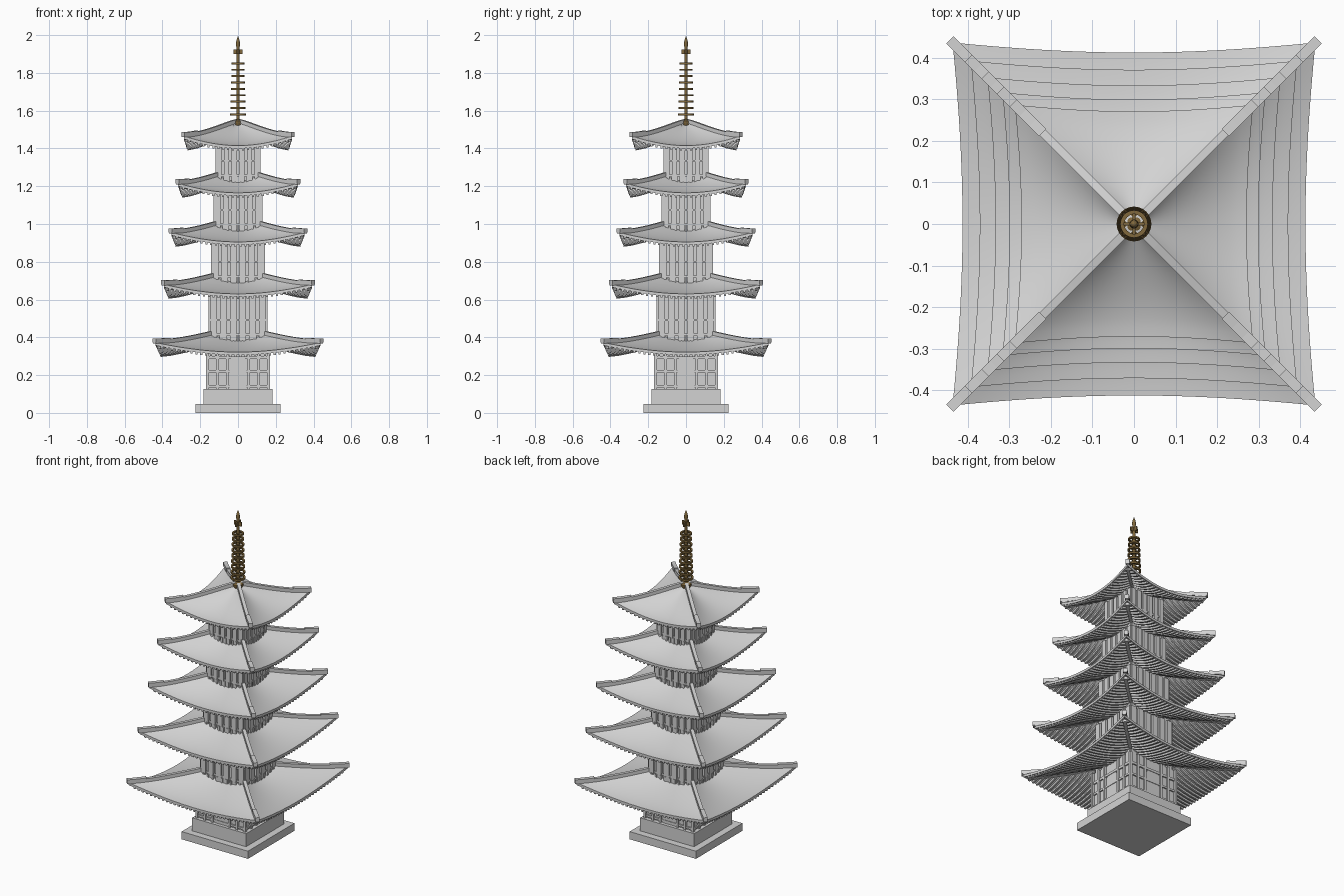
import bpy, bmesh, math
from mathutils import Matrix, Vector

if "Cube" in bpy.data.objects:
    bpy.data.objects.remove(bpy.data.objects["Cube"])


def material(name, rgb):
    m = bpy.data.materials.new(name)
    m.diffuse_color = (*rgb, 1)
    m.use_nodes = True
    m.node_tree.nodes["Principled BSDF"].inputs["Base Color"].default_value = m.diffuse_color
    return m


STONE = material("pale_grey", (0.65, 0.65, 0.65))
BRONZE = material("bronze", (0.22, 0.14, 0.045))


def finish(name, bm, mat, angle=None):
    bmesh.ops.recalc_face_normals(bm, faces=bm.faces)
    me = bpy.data.meshes.new(name)
    bm.to_mesh(me)
    bm.free()
    me.materials.append(mat)
    ob = bpy.data.objects.new(name, me)
    bpy.context.collection.objects.link(ob)
    if angle:
        bpy.ops.object.select_all(action='DESELECT')
        ob.select_set(True)
        bpy.context.view_layer.objects.active = ob
        bpy.ops.object.shade_smooth_by_angle(angle=math.radians(angle))
    return ob


def box(bm, x0, x1, y0, y1, z0, z1, turn=0):
    size = Matrix.Diagonal((x1 - x0, y1 - y0, z1 - z0, 1))
    loc = Matrix.Translation(((x0 + x1) / 2, (y0 + y1) / 2, (z0 + z1) / 2))
    rot = Matrix.Rotation(turn * math.pi / 2, 4, 'Z')
    bmesh.ops.create_cube(bm, size=1, matrix=rot @ loc @ size)


def strip(bm, path, side, width, top, bottom):
    """Bar of rectangular section following a path."""
    rings = []
    for p in path:
        rings.append([bm.verts.new(p + side * (width / 2 * a) + Vector((0, 0, h)))
                      for a, h in ((-1, top), (1, top), (1, bottom), (-1, bottom))])
    for a, b in zip(rings, rings[1:]):
        for i in range(4):
            j = (i + 1) % 4
            bm.faces.new((a[i], a[j], b[j], b[i]))
    bm.faces.new(rings[0])
    bm.faces.new(rings[-1])


# Roof shape: concave slope, upturned corners, eaves bowed inward
RISE, LIFT, THICK = 0.12, 0.05, 0.015


def eave(c, u):
    return c * (0.945 + 0.055 * u * u)


def height(zc, s, u):
    s = min(max(s, 0), 1.03)
    return zc + RISE * max(1 - s, 0) ** 1.5 + LIFT * u * u * math.sqrt(s)


def turned(v, k):
    return Matrix.Rotation(k * math.pi / 2, 3, 'Z') @ v


def roof(i, c, zc, inner):
    s0 = inner / c
    # tiled surface
    bm = bmesh.new()
    nu, ns = 20, 12
    for k in range(4):
        grid = []
        for a in range(ns + 1):
            s = s0 + (1 - s0) * a / ns
            row = []
            for b in range(nu + 1):
                u = 2 * b / nu - 1
                y = s * eave(c, u)
                row.append(bm.verts.new(turned(Vector((u * y, y, height(zc, s, u))), k)))
            grid.append(row)
        for a in range(ns):
            for b in range(nu):
                bm.faces.new((grid[a][b], grid[a][b + 1], grid[a + 1][b + 1], grid[a + 1][b]))
    # underside and rims
    bmesh.ops.remove_doubles(bm, verts=bm.verts, dist=1e-5)
    rim = [e for e in bm.edges if e.is_boundary]
    low = bmesh.ops.duplicate(bm, geom=bm.verts[:] + bm.edges[:] + bm.faces[:])
    vmap = low["vert_map"]
    for v in [g for g in low["geom"] if isinstance(g, bmesh.types.BMVert)]:
        v.co.z -= THICK
    for e in rim:
        a, b = e.verts
        bm.faces.new((a, b, vmap[b], vmap[a]))
    finish(f"roof_{i}", bm, STONE, 35)

    # corner ridges above and hip beams below
    bm = bmesh.new()
    for k in range(4):
        side = turned(Vector((1, -1, 0)).normalized(), k)
        path = []
        for a in range(13):
            s = s0 + (1.015 - s0) * a / 12
            path.append(turned(Vector((s * c, s * c, height(zc, s, 1))), k))
        strip(bm, path, side, 0.02, 0.016, -0.005)
        strip(bm, path[:-1], side, 0.018, -THICK + 0.002, -THICK - 0.016)
        strip(bm, path[-4:], side, 0.024, 0.022, 0)
    finish(f"roof_ridges_{i}", bm, STONE)

    # parallel rafters
    bm = bmesh.new()
    n = int(c * 2 / 0.027)
    for k in range(4):
        for j in range(n):
            x = c * 0.95 * (2 * (j + 0.5) / n - 1)
            y0 = max(abs(x), inner)
            y1 = c * 0.94
            for _ in range(8):
                y1 = eave(c, min(abs(x) / y1, 1))
            y1 -= 0.004
            if y1 - y0 < 0.01:
                continue
            path = []
            for a in range(6):
                y = y0 + (y1 - y0) * a / 5
                u = x / y
                path.append(turned(Vector((x, y, height(zc, y / eave(c, u), u))), k))
            strip(bm, path, turned(Vector((1, 0, 0)), k), 0.011, -THICK + 0.002, -THICK - 0.011)
    finish(f"rafters_{i}", bm, STONE)


def storey(i, h, z0, z1, base):
    # walls
    bm = bmesh.new()
    box(bm, -h + 0.012, h - 0.012, -h + 0.012, h - 0.012, z0, z1)
    finish(f"walls_{i}", bm, STONE)
    # posts and cross rails
    bm = bmesh.new()
    for k in range(4):
        if i == 1:
            posts = [(s * f * h, 0.014) for f in (0.95, 0.64, 0.34) for s in (-1, 1)]
            rails = [(0.135, 0.147), (0.215, 0.227), (0.285, 0.3)]
        else:
            pitch = 2 * h / 6
            posts = [(-h + pitch * (j + 0.5), pitch * 0.68) for j in range(6)]
            rails = [(base + 0.022, base + 0.032), (base + 0.1, base + 0.11)]
        for x, w in posts:
            box(bm, x - w / 2, x + w / 2, -h, -h + 0.014, z0, z1, k)
        for a, b in rails:
            box(bm, -h + 0.004, h - 0.004, -h + 0.004, -h + 0.014, a, b, k)
        if i > 1:
            # small supports round the foot of the storey
            for j in range(9):
                x = h * 0.8 * (j / 4 - 1)
                box(bm, x - 0.005, x + 0.005, -h - 0.004, -h + 0.01, base - 0.01, base + 0.022, k)
    finish(f"posts_{i}", bm, STONE)


# Stepped plinth
bm = bmesh.new()
box(bm, -0.225, 0.225, -0.225, 0.225, 0, 0.047)
finish("plinth_step", bm, STONE)
bm = bmesh.new()
box(bm, -0.183, 0.183, -0.183, 0.183, 0.047, 0.127)
finish("plinth_block", bm, STONE)

# Five storeys, each under its own roof
roof_half = [0.437, 0.393, 0.353, 0.317, 0.287]
eave_z = [0.322, 0.63, 0.905, 1.165, 1.415]
wall_half = [0.17, 0.155, 0.143, 0.13, 0.12]
for n in range(5):
    foot = 0.12 if n == 0 else eave_z[n - 1] + 0.03
    storey(n + 1, wall_half[n], foot, eave_z[n] + 0.035, eave_z[n - 1] + 0.065)
    roof(n + 1, roof_half[n], eave_z[n], 0.006 if n == 4 else wall_half[n + 1] - 0.02)

# Ground-floor doors with a chamfered head
bm = bmesh.new()
for k in range(4):
    pts = [(-0.045, 0.127), (0.045, 0.127), (0.045, 0.27), (0.03, 0.295), (-0.03, 0.295), (-0.045, 0.27)]
    f = bm.faces.new([bm.verts.new(turned(Vector((x, -0.163, z)), k)) for x, z in pts])
    ext = bmesh.ops.extrude_face_region(bm, geom=[f])
    for v in [g for g in ext["geom"] if isinstance(g, bmesh.types.BMVert)]:
        v.co += turned(Vector((0, 0.009, 0)), k)
finish("doors", bm, STONE)

# Spire pole and bowl, turned as one profile
bm = bmesh.new()
profile = [(0, 1.515), (0.02, 1.515), (0.031, 1.535), (0.031, 1.545), (0.018, 1.553), (0.009, 1.556),
           (0.008, 1.93), (0.011, 1.95), (0.009, 1.97), (0, 1.995)]
verts = [bm.verts.new((r, 0, z)) for r, z in profile]
edges = [bm.edges.new(p) for p in zip(verts, verts[1:])]
bmesh.ops.spin(bm, geom=verts + edges, cent=(0, 0, 0), axis=(0, 0, 1), angle=2 * math.pi, steps=20)
bmesh.ops.remove_doubles(bm, verts=bm.verts, dist=1e-5)
finish("spire", bm, BRONZE, 35)

# Nine spire rings with cross spokes
bm = bmesh.new()
for n in range(9):
    z = 1.58 + n * 0.0338
    r = 0.042 - n * 0.0011
    for k in range(2):
        box(bm, -r + 0.004, r - 0.004, -0.003, 0.003, z - 0.003, z + 0.003, k)
    sect = [bm.verts.new((r + a, 0, z + b)) for a, b in ((-0.01, -0.005), (0, -0.005), (0, 0.005), (-0.01, 0.005))]
    loop = [bm.edges.new((sect[j], sect[(j + 1) % 4])) for j in range(4)]
    bmesh.ops.spin(bm, geom=sect + loop, cent=(0, 0, 0), axis=(0, 0, 1), angle=2 * math.pi, steps=24)
bmesh.ops.remove_doubles(bm, verts=bm.verts, dist=1e-5)
finish("spire_rings", bm, BRONZE, 35)

# Crossed plates near the tip
bm = bmesh.new()
for k in range(2):
    box(bm, -0.025, 0.025, -0.004, 0.004, 1.9, 1.925, k)
finish("spire_plates", bm, BRONZE)
